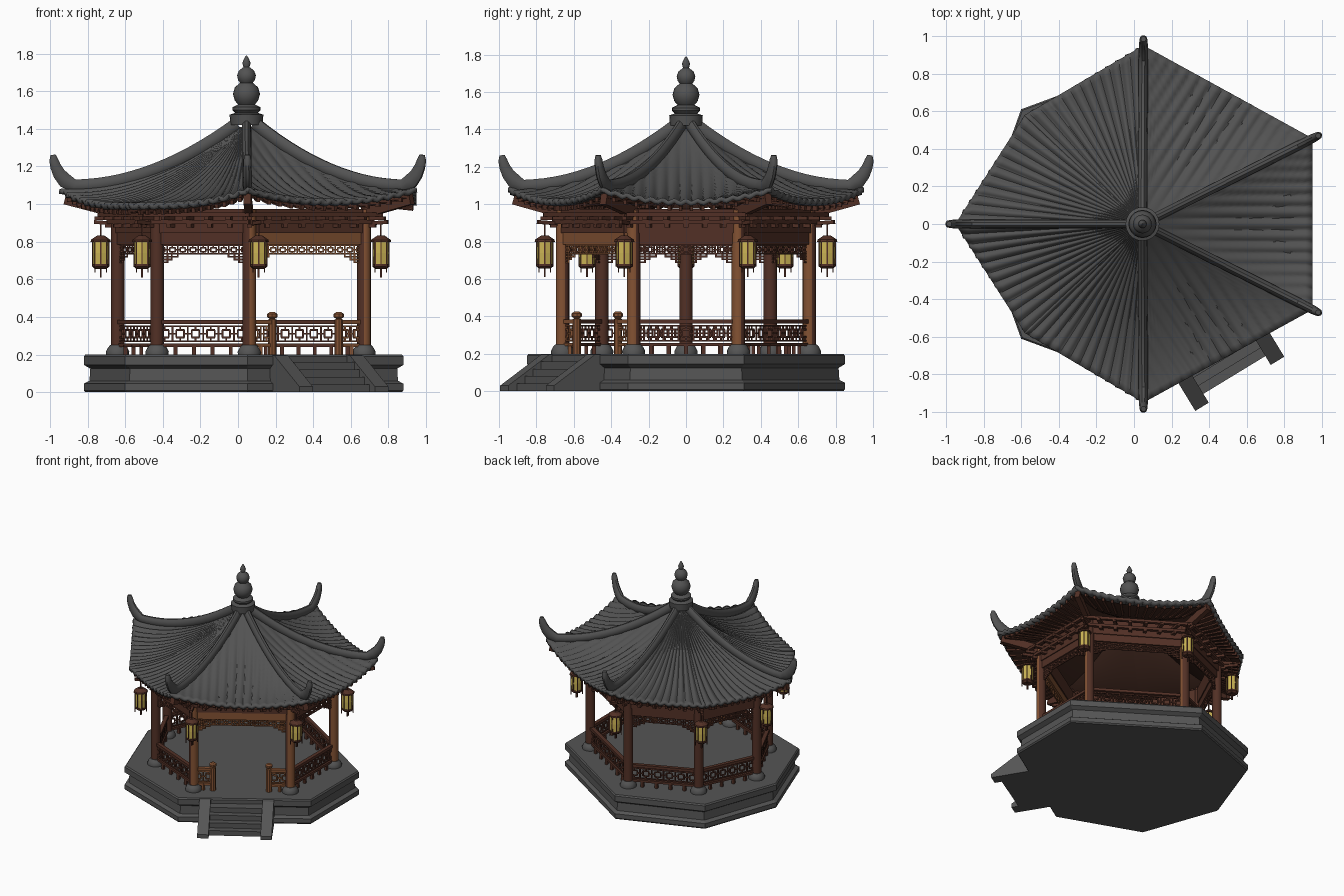
import bpy, bmesh, math
from mathutils import Vector, Matrix

cube = bpy.data.objects.get("Cube")
if cube:
    bpy.data.objects.remove(cube)


def material(name, r, g, b):
    m = bpy.data.materials.new(name)
    m.use_nodes = True
    m.diffuse_color = (r, g, b, 1)
    m.node_tree.nodes["Principled BSDF"].inputs["Base Color"].default_value = (r, g, b, 1)
    return m


TILE = material("grey_tile", 0.085, 0.085, 0.085)
STONE = material("grey_stone", 0.09, 0.09, 0.09)
WOOD = material("dark_red_wood", 0.085, 0.03, 0.019)
TAN = material("tan_wood", 0.23, 0.085, 0.033)
SHADE = material("deep_brown_wood", 0.05, 0.02, 0.013)
GLOW = material("lantern_yellow", 0.6, 0.46, 0.09)

# Seven corners, counter-clockwise from the front; two left corners have no ridge
APEX = Vector((0.045, 0, 0))
def ring(front, right, back_left, left):
    half = [right, (right[0], -right[1]), (front[0], -front[1]), back_left]
    return [Vector((x, y, 0)) for x, y in
            [front] + half + [left, (back_left[0], -back_left[1])]]

COLS = ring((0.06, -0.66), (0.67, -0.28), (-0.43, 0.45), (-0.64, 0))
EAVE = ring((0.05, -0.95), (0.95, -0.455), (-0.58, 0.58), (-0.95, 0))
BASE = ring((0.05, -0.85), (0.88, -0.31), (-0.6, 0.61), (-0.82, 0))
LAMP = ring((0.11, -0.755), (0.76, -0.33), (-0.51, 0.53), (-0.73, 0))
RIDGED = [0, 1, 2, 3, 5]
UP = Vector((0, 0, 1))


def edges(pts):
    return [(pts[i], pts[(i + 1) % len(pts)]) for i in range(len(pts))]


def finish(bm, name, mats, smooth=False, recalc=True):
    if recalc:
        bmesh.ops.recalc_face_normals(bm, faces=bm.faces)
    me = bpy.data.meshes.new(name)
    bm.to_mesh(me)
    bm.free()
    ob = bpy.data.objects.new(name, me)
    bpy.context.collection.objects.link(ob)
    for m in mats:
        me.materials.append(m)
    if smooth:
        bpy.ops.object.select_all(action="DESELECT")
        ob.select_set(True)
        bpy.context.view_layer.objects.active = ob
        bpy.ops.object.shade_smooth_by_angle(angle=math.radians(40))
    return ob


def beam(bm, p, q, w, h, mat=0):
    d = q - p
    M = Matrix.Translation((p + q) / 2) @ d.to_track_quat("X", "Z").to_matrix().to_4x4()
    M = M @ Matrix.Diagonal((d.length, w, h, 1))
    for v in bmesh.ops.create_cube(bm, size=1, matrix=M)["verts"]:
        for f in v.link_faces:
            f.material_index = mat


def lathe(bm, at, profile, n, mat=0):
    loops = [[bm.verts.new(at + Vector((r * math.cos(a), r * math.sin(a), z)))
              for a in [2 * math.pi * k / n for k in range(n)]] for r, z in profile]
    loft(bm, loops, mat)


def loft(bm, loops, mat=0):
    n = len(loops[0])
    faces = [bm.faces.new((a[k], a[(k + 1) % n], b[(k + 1) % n], b[k]))
             for a, b in zip(loops, loops[1:]) for k in range(n)]
    faces += [bm.faces.new(loops[0][::-1]), bm.faces.new(loops[-1])]
    for f in faces:
        f.material_index = mat


# Stone platform with a recessed waist
bm = bmesh.new()
loft(bm, [[bm.verts.new(APEX + (p - APEX) * s + UP * z) for p in BASE] for s, z in
          [(0.99, 0), (1, 0.01), (1, 0.045), (0.965, 0.06), (0.96, 0.125), (1, 0.145), (1, 0.19), (0.99, 0.2)]])
finish(bm, "platform", [STONE])

# Entrance stairs with sloping side walls
OUT, SIDE = Vector((0.52, -0.854, 0)), Vector((0.854, 0.52, 0))
bm = bmesh.new()
for k in range(4):
    beam(bm, APEX + OUT * 0.6 + UP * (0.16 - 0.04 * k) / 2,
         APEX + OUT * (0.79 + 0.05 * k) + UP * (0.16 - 0.04 * k) / 2, 0.44, 0.16 - 0.04 * k)
finish(bm, "stair_steps", [STONE])
bm = bmesh.new()
for s in (-0.235, 0.235):
    loft(bm, [[bm.verts.new(APEX + OUT * d + SIDE * (s + o) + UP * z) for d, z in
               [(0.66, 0), (0.66, 0.2), (0.74, 0.195), (0.995, 0.03), (0.995, 0)]]
              for o in (-0.042, 0.042)])
finish(bm, "stair_walls", [STONE])

# Columns, tan on the side turned to the entrance, and their foot stones
bm = bmesh.new()
feet = bmesh.new()
for c in COLS:
    lathe(bm, c, [(0.036, 0.2), (0.036, 0.97)], 16)
    lathe(feet, c, [(0.06, 0.195), (0.062, 0.215), (0.052, 0.235), (0.04, 0.25)], 16)
bm.normal_update()
for f in bm.faces:
    if f.calc_center_median().x > 0 and f.normal.dot(Vector((0.75, -0.66, 0))) > 0.6:
        f.material_index = 1
finish(bm, "columns", [WOOD, TAN], True)
finish(feet, "column_feet", [STONE], True)


def fret(bm, p, q, z0, z1, cell, mat, t=0.009):
    """Lattice of nested rectangles between two points."""
    n = max(1, round((q - p).length / cell))
    h = z1 - z0
    at = lambda f, g: p.lerp(q, f / n) + UP * (z0 + g * h)
    for g in (0, 1):
        beam(bm, at(0, g), at(n, g), t, t, mat)
    for k in range(n):
        for f in (0, 0.25, 0.75):
            lo, hi = (0, 1) if f == 0 else (0.25, 0.75)
            beam(bm, at(k + f, lo), at(k + f, hi), t, t, mat)
        for g in (0.25, 0.75):
            beam(bm, at(k + 0.25, g), at(k + 0.75, g), t, t, mat)
        beam(bm, at(k, 0.5), at(k + 0.25, 0.5), t, t, mat)
        beam(bm, at(k + 0.75, 0.5), at(k + 1, 0.5), t, t, mat)
        beam(bm, at(k + 0.5, 0.75), at(k + 0.5, 1), t, t, mat)
        beam(bm, at(k + 0.5, 0), at(k + 0.5, 0.25), t, t, mat)


# Railings, with a gap and two posts at the entrance
bm = bmesh.new()
for i, (a, b) in enumerate(edges(COLS)):
    mat = int(i == 0)
    for f, g in ([(0, 0.2), (0.78, 1)] if i == 0 else [(0, 1)]):
        p, q = a.lerp(b, f), a.lerp(b, g)
        beam(bm, p + UP * 0.372, q + UP * 0.372, 0.03, 0.022, mat)
        beam(bm, p + UP * 0.25, q + UP * 0.25, 0.022, 0.018, mat)
        fret(bm, p, q, 0.27, 0.35, 0.085, mat)
        n = max(2, round((q - p).length / 0.1))
        for k in range(1, n):
            c = p.lerp(q, k / n)
            beam(bm, c + UP * 0.2, c + UP * 0.25, 0.02, 0.02, mat)
for f in (0.2, 0.78):
    c = COLS[0].lerp(COLS[1], f)
    lathe(bm, c, [(0.022, 0.2), (0.022, 0.385), (0.015, 0.39), (0.027, 0.4), (0.027, 0.415), (0.015, 0.425)], 8, 1)
finish(bm, "railings", [WOOD, TAN])

# Hanging lattice with stepped corner brackets, and the lintels above
bm = bmesh.new()
for i, (a, b) in enumerate(edges(COLS)):
    mat = int(i == 0)
    fret(bm, a, b, 0.735, 0.78, 0.06, mat, 0.008)
    beam(bm, a + UP * 0.815, b + UP * 0.815, 0.035, 0.06, mat)
    beam(bm, a + UP * 0.91, b + UP * 0.91, 0.05, 0.13)
    d = (b - a).normalized()
    for c, s in ((a, d), (b, -d)):
        for reach, z in ((0.12, 0.72), (0.085, 0.705), (0.06, 0.69)):
            beam(bm, c + UP * z, c + s * reach + UP * z, 0.01, 0.009, mat)
            beam(bm, c + s * reach + UP * (z - 0.004), c + s * reach + UP * 0.735, 0.01, 0.009, mat)
finish(bm, "lintels_and_lattice", [WOOD, TAN])

# Bracket sets stepping out under the eaves
bm = bmesh.new()
grow = lambda p, s: APEX + (p - APEX) * s
for a, b in edges(COLS):
    for s, z in ((1.07, 0.905), (1.14, 0.945)):
        beam(bm, grow(a, s) + UP * z, grow(b, s) + UP * z, 0.025, 0.022)
    n = round((b - a).length / 0.1)
    for k in range(n + 1):
        c = a.lerp(b, k / n)
        for s, z in ((1.1, 0.885), (1.18, 0.925)):
            beam(bm, c + UP * z, grow(c, s) + UP * z, 0.025, 0.02)
finish(bm, "eave_brackets", [WOOD])


def roof(i, u, t):
    """Point on roof panel i: u runs along the eave, t from apex to eave."""
    j = (i + 1) % 7
    lift = (i in RIDGED) * (1 - u) ** 3 + (j in RIDGED) * u ** 3
    p = APEX.lerp(EAVE[i].lerp(EAVE[j], u), t)
    return p + UP * (1.0 + 0.45 * (1 - t) ** 1.9 + 0.085 * lift * t)


def roof_sheet(bm, cols, rows, t0, t1, offset, flip=False, tiles=False):
    for i in range(7):
        length = (EAVE[(i + 1) % 7] - EAVE[i]).length
        grid = []
        for r in range(rows + 1):
            t = t0 + (t1 - t0) * r / rows
            line = []
            for c in range(cols + 1):
                u = c / cols
                run = (u - 0.5) * length * (t if i < 3 else 1)
                wave = 0.016 * min(1, 2 * t) * abs(math.cos(math.pi * run / 0.062)) if tiles else 0
                line.append(bm.verts.new(roof(i, u, t) + UP * (offset + wave)))
            grid.append(line)
        for a, b in zip(grid, grid[1:]):
            for c in range(cols):
                q = (a[c], b[c], b[c + 1], a[c + 1])
                bm.faces.new(q[::-1] if flip else q)


# Tiled roof and the timber soffit below it
bm = bmesh.new()
roof_sheet(bm, 96, 22, 0.04, 1, -0.008, tiles=True)
ob = finish(bm, "tiled_roof", [TILE], True, False)
mod = ob.modifiers.new("thickness", "SOLIDIFY")
mod.thickness, mod.offset = 0.025, -1
bm = bmesh.new()
roof_sheet(bm, 12, 14, 0.04, 0.97, -0.045, flip=True)
finish(bm, "soffit", [SHADE], True, False)

# Rafters and hip beams
bm = bmesh.new()
for i in range(7):
    for k in range(1, 15):
        beam(bm, roof(i, k / 15, 0.74) - UP * 0.05, roof(i, k / 15, 0.98) - UP * 0.045, 0.018, 0.025)
    if i in RIDGED:
        beam(bm, COLS[i] + UP * 0.955, roof(i, 0, 0.97) - UP * 0.055, 0.04, 0.06)
finish(bm, "rafters", [WOOD])

# Hip ridges sweeping up to horn tips
bm = bmesh.new()
for i in RIDGED:
    out = (EAVE[i] - APEX).normalized()
    across = out.cross(UP)
    path = [(roof(i, 0, 0.05 + 0.87 * k / 14) + UP * 0.015, 0.025, 0.036) for k in range(15)]
    path += [(EAVE[i] + out * o + UP * z, w, h) for o, z, w, h in
             [(-0.03, 1.125, 0.025, 0.042), (0, 1.16, 0.024, 0.036), (0.02, 1.2, 0.022, 0.03),
              (0.03, 1.235, 0.021, 0.025), (0.033, 1.262, 0.014, 0.014)]]
    loops = []
    for k, (p, w, h) in enumerate(path):
        d = (path[min(k + 1, len(path) - 1)][0] - path[max(k - 1, 0)][0]).normalized()
        n = across.cross(d)
        loops.append([bm.verts.new(p + across * w * math.cos(a) + n * h * math.sin(a))
                      for a in [math.pi * m / 5 for m in range(10)]])
    loft(bm, loops)
finish(bm, "hip_ridges", [TILE], True)

# Gourd finial
bm = bmesh.new()
lathe(bm, APEX, [(0.085, 1.42), (0.09, 1.475), (0.06, 1.485), (0.075, 1.5), (0.075, 1.515), (0.045, 1.53),
                 (0.062, 1.55), (0.072, 1.585), (0.062, 1.62), (0.034, 1.645), (0.045, 1.66), (0.05, 1.685),
                 (0.04, 1.71), (0.016, 1.728), (0.022, 1.75), (0.014, 1.77), (0.003, 1.79)], 20)
finish(bm, "finial", [TILE], True)

# Lanterns hung from arms on the columns
bm = bmesh.new()
for c, p in zip(COLS, LAMP):
    beam(bm, c + UP * 0.895, p + (p - c) * 0.4 + UP * 0.905, 0.02, 0.02)
    beam(bm, p + UP * 0.82, p + UP * 0.9, 0.008, 0.008)
    lathe(bm, p, [(0.04, 0.675), (0.043, 0.74), (0.04, 0.805)], 8, 1)
    lathe(bm, p, [(0.03, 0.655), (0.046, 0.668), (0.046, 0.68)], 8)
    lathe(bm, p, [(0.054, 0.798), (0.052, 0.81), (0.02, 0.832)], 8)
    beam(bm, p + UP * 0.61, p + UP * 0.66, 0.01, 0.01)
    for k in range(8):
        a = math.pi * k / 4
        r = p + Vector((math.cos(a), math.sin(a), 0)) * 0.043
        beam(bm, r + UP * 0.67, r + UP * 0.805, 0.006, 0.006)
        if k % 2:
            beam(bm, r + UP * 0.635, r + UP * 0.67, 0.005, 0.005)
finish(bm, "lanterns", [WOOD, GLOW])
